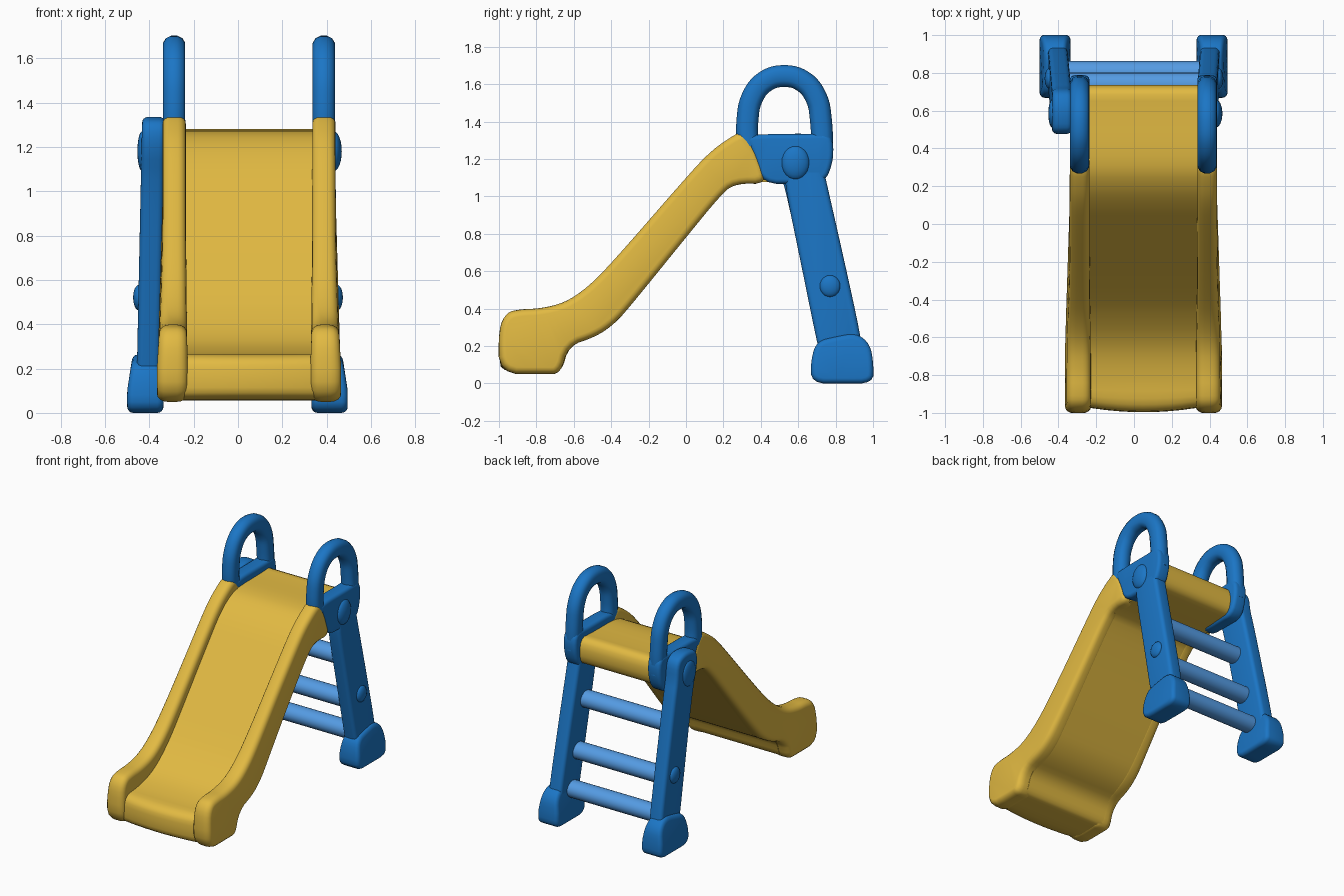
import bpy, bmesh, math

if "Cube" in bpy.data.objects:
    bpy.data.objects.remove(bpy.data.objects["Cube"])


def material(name, rgb):
    m = bpy.data.materials.new(name)
    m.diffuse_color = (*rgb, 1)
    m.use_nodes = True
    m.node_tree.nodes["Principled BSDF"].inputs["Base Color"].default_value = m.diffuse_color
    return m


YELLOW = material("yellow plastic", (0.76, 0.49, 0.055))
BLUE = material("blue plastic", (0.011, 0.18, 0.56))
LIGHT = material("light blue plastic", (0.09, 0.33, 0.77))


def chaikin(pts, n):
    # round the corners of a closed outline
    for _ in range(n):
        out = []
        for i, (a, b) in enumerate(pts):
            c, d = pts[(i + 1) % len(pts)]
            out += [(a * .75 + c * .25, b * .75 + d * .25),
                    (a * .25 + c * .75, b * .25 + d * .75)]
        pts = out
    return pts


def prism(name, outline, xs, mat, bevel=0.03, rounds=2, warp=None):
    # side outline (y, z) swept through the x stations, with rounded rims
    pts = chaikin(outline, rounds)
    bm = bmesh.new()
    rings = [[bm.verts.new((x, y, z)) for y, z in pts] for x in xs]
    n = len(pts)
    for r, q in zip(rings, rings[1:]):
        for i in range(n):
            j = (i + 1) % n
            bm.faces.new((r[i], r[j], q[j], q[i]))
    caps = [bm.faces.new(rings[0]), bm.faces.new(rings[-1])]
    bmesh.ops.recalc_face_normals(bm, faces=bm.faces)
    if bevel:
        rim = list({e for f in caps for e in f.edges})
        bmesh.ops.bevel(bm, geom=rim, offset=bevel, segments=4, profile=0.5,
                        affect='EDGES', clamp_overlap=False)
    if warp:
        for v in bm.verts:
            v.co = warp(*v.co)
    bmesh.ops.recalc_face_normals(bm, faces=bm.faces)
    me = bpy.data.meshes.new(name)
    bm.to_mesh(me)
    bm.free()
    return finish(name, me, mat)


def finish(name, me, mat):
    ob = bpy.data.objects.new(name, me)
    bpy.context.collection.objects.link(ob)
    me.materials.append(mat)
    bpy.ops.object.select_all(action='DESELECT')
    ob.select_set(True)
    bpy.context.view_layer.objects.active = ob
    bpy.ops.object.shade_smooth_by_angle(angle=math.radians(45))
    return ob


def button(name, loc, size):
    bm = bmesh.new()
    bmesh.ops.create_uvsphere(bm, u_segments=24, v_segments=12, radius=1)
    for v in bm.verts:
        v.co = [c + k * s for c, k, s in zip(loc, v.co, size)]
    me = bpy.data.meshes.new(name)
    bm.to_mesh(me)
    bm.free()
    finish(name, me, BLUE)


MID = 0.05  # the slide sits slightly right of centre

# Slide rails
RAIL = [(-1.0, .05), (-1.003, .29), (-.96, .38), (-.88, .397), (-.78, .40),
        (-.65, .43), (-.53, .51), (-.40, .64), (0, 1.10), (.12, 1.23),
        (.22, 1.305), (.30, 1.35), (.35, 1.30), (.39, 1.22), (.44, 1.065),
        (.26, 1.07), (.18, 1.00), (0, .78), (-.30, .41), (-.38, .32),
        (-.48, .25), (-.63, .20), (-.67, .05), (-.76, .05)]
for side, label in ((1, "right"), (-1, "left")):
    def widen(x, y, z, s=side):
        t = min(1, max(0, (1 - z) / .8)) ** 2
        inner = MID + s * .285
        return (inner + (x - inner) * (1 + .32 * t) - s * .008 * t, y, z)
    prism("slide_rail_" + label, RAIL,
          sorted((MID + side * .285, MID + side * .39)), YELLOW, .036, 2, widen)

# Slide bed with the platform at its top, a bulging front lip and a flush underside
BED = [(.735, 1.285), (.60, 1.275), (.32, 1.275), (.20, 1.22), (.10, 1.13),
       (0, 1.01), (-.40, .53), (-.50, .43), (-.60, .35), (-.70, .30),
       (-.83, .27), (-.95, .26), (-.965, .15), (-.95, .055), (-.74, .055),
       (-.665, .06), (-.625, .202), (-.48, .252), (-.38, .322), (-.30, .412),
       (0, .782), (.18, 1.002), (.26, 1.072), (.60, 1.08), (.735, 1.09)]


def bulge(x, y, z):
    k = max(0, min(1, (-.85 - y) / .1))
    return (x, y - .035 * k * (1 - ((x - MID) / .35) ** 2), z)


prism("slide_bed", BED, [MID - .335 + .067 * i for i in range(11)], YELLOW, 0, 2, bulge)

# Handles: a side plate and an arched grip
PLATE = [(.31, 1.32), (.40, 1.332), (.52, 1.332), (.66, 1.332), (.78, 1.34),
         (.792, 1.20), (.74, 1.065), (.60, 1.067), (.41, 1.067), (.37, 1.20)]
ARCH = [(.33, 1.27), (.328, 1.40), (.355, 1.53), (.425, 1.615), (.525, 1.643),
        (.625, 1.615), (.695, 1.53), (.722, 1.40), (.727, 1.20)]
for cx, label in ((.387, "right"), (-.288, "left")):
    prism("handle_plate_" + label, PLATE, [cx - .052, cx + .052], BLUE, .025, 2)
    cu = bpy.data.curves.new("grip", 'CURVE')
    cu.dimensions = '3D'
    cu.bevel_depth = .06
    cu.bevel_resolution = 5
    cu.resolution_u = 5
    cu.use_fill_caps = True
    sp = cu.splines.new('BEZIER')
    sp.bezier_points.add(len(ARCH) - 1)
    for p, (y, z) in zip(sp.bezier_points, ARCH):
        p.co = (cx, y, z)
        p.handle_left_type = p.handle_right_type = 'AUTO'
    tmp = bpy.data.objects.new("grip", cu)
    bpy.context.collection.objects.link(tmp)
    me = bpy.data.meshes.new_from_object(tmp)
    bpy.data.objects.remove(tmp)
    me.materials.clear()
    for v in me.vertices:  # flatten the outer and inner sides
        v.co.x = cx + max(-.05, min(.05, v.co.x - cx))
    finish("handle_grip_" + label, me, BLUE)

# Ladder legs with feet and round fixing buttons
LEG = [(.475, 1.20), (.48, 1.31), (.56, 1.335), (.64, 1.335), (.71, 1.30),
       (.725, 1.17), (.75, 1.08), (.85, .64), (.935, .25), (.95, .10),
       (.73, .10), (.70, .22), (.615, .64), (.53, 1.05)]
LEG_RIGHT = [(.53, 1.15), (.60, 1.25), (.68, 1.25), (.735, 1.15)] + LEG[6:]
FOOT = [(.668, 0), (.668, .13), (.70, .225), (.80, .25), (.91, .27),
        (.985, .21), (1.003, .10), (1.0, .0), (.84, 0)]
for side, label, outline, top, low, foot in (
        (1, "right", LEG_RIGHT, .385, .402, .413),
        (-1, "left", LEG, -.382, -.404, -.418)):
    def lean(x, y, z, a=top, b=low):
        return (x + a + (b - a) * (1.25 - z) / 1.05, y, z)

    def taper(x, y, z, f=foot):
        k = 1 - .28 * max(0, z - .1) / .15
        return (f + x * k, y, z)
    prism("ladder_leg_" + label, outline, [-.052, .052], BLUE, .026, 2, lean)
    prism("ladder_foot_" + label, FOOT, [-.082, .082], BLUE, .028, 2, taper)
    button("top_button_" + label, (side * .432, .585, 1.18),
           (.036 if side > 0 else .022, .075, .09))
    button("lower_button_" + label, (side * .447, .77, .52), (.026, .055, .058))

# Ladder rungs
for i, (y, z) in enumerate(((.797, .22), (.735, .475), (.655, .82))):
    oval = [(y + .066 * math.cos(a * math.tau / 24), z + .06 * math.sin(a * math.tau / 24))
            for a in range(24)]
    prism("ladder_rung_%d" % (i + 1), oval, [-.385, .39], LIGHT, 0, 0)
